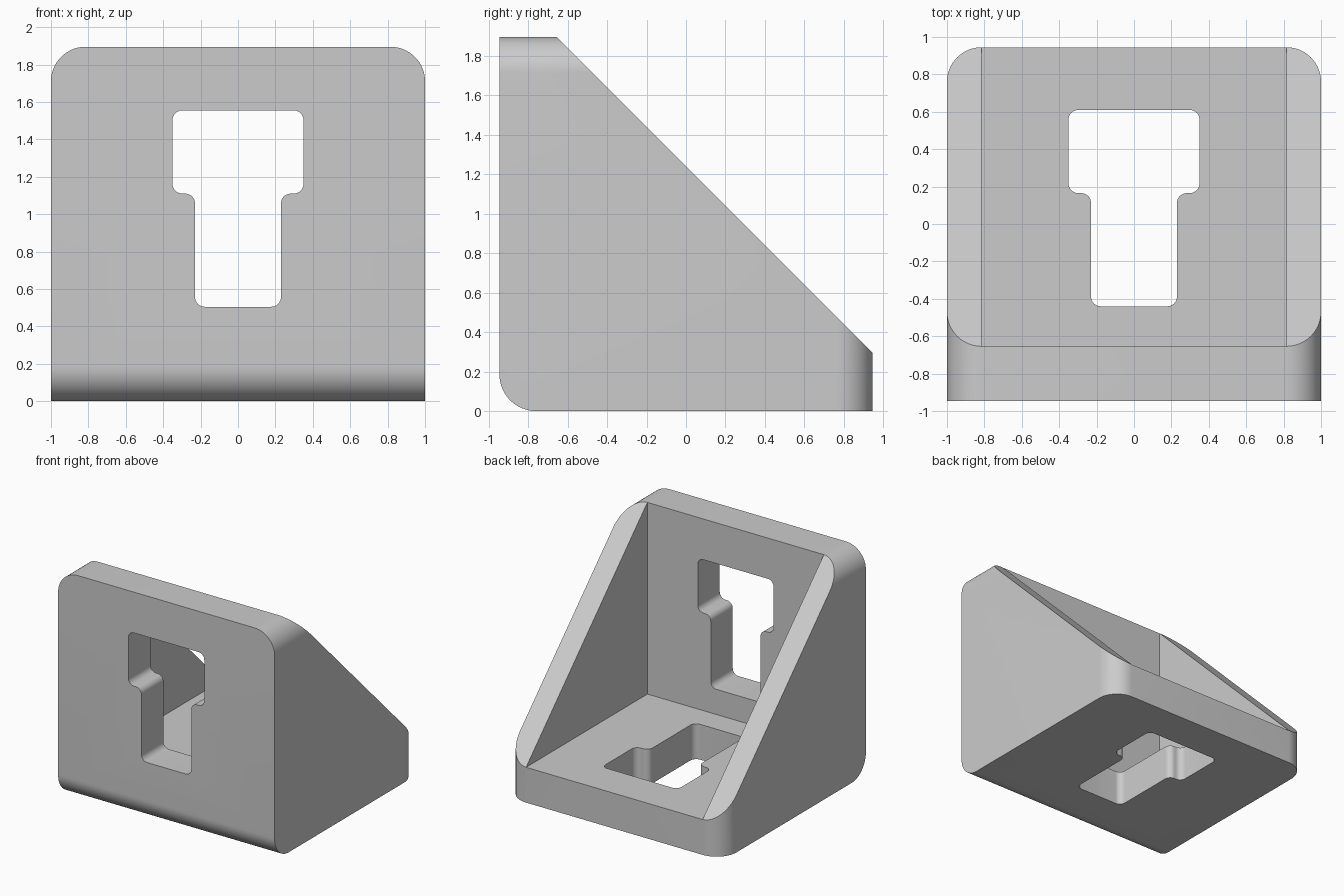
import bpy, bmesh
from mathutils import Vector

cube = bpy.data.objects.get("Cube")
if cube:
    bpy.data.objects.remove(cube, do_unlink=True)

HALF_Y, TOP = 0.945, 1.895      # half depth, full height
WALL, SIDE = 0.29, 0.185        # plate thickness, gusset thickness
ROUND, SLOT_ROUND = 0.185, 0.052

grey = bpy.data.materials.new("plain grey")
grey.use_nodes = True
grey.diffuse_color = (0.6, 0.6, 0.6, 1)
grey.node_tree.nodes["Principled BSDF"].inputs["Base Color"].default_value = grey.diffuse_color


def make_object(name, bm):
    bmesh.ops.recalc_face_normals(bm, faces=bm.faces)
    mesh = bpy.data.meshes.new(name)
    bm.to_mesh(mesh)
    bm.free()
    mesh.materials.append(grey)
    obj = bpy.data.objects.new(name, mesh)
    bpy.context.collection.objects.link(obj)
    return obj


def box(low, high):
    bm = bmesh.new()
    bmesh.ops.create_cube(bm, size=1)
    low, high = Vector(low), Vector(high)
    for v in bm.verts:
        v.co = (low + high) / 2 + v.co * (high - low)
    return bm


def round_edges(bm, edges, radius, segments):
    bmesh.ops.bevel(bm, geom=edges, offset=radius, offset_type='OFFSET',
                    segments=segments, profile=0.5, affect='EDGES')


def slot_cutter(name, place, near, far):
    """Stepped key-shaped prism; place maps (x, along, depth) to a point."""
    right = [(0.23, 0.505), (0.23, 1.11), (0.35, 1.11), (0.35, 1.555)]
    outline = right + [(-x, t) for x, t in reversed(right)]
    bm = bmesh.new()
    rings = [[bm.verts.new(place(x, t, d)) for x, t in outline] for d in (near, far)]
    for ring in rings:
        bm.faces.new(ring)
    long_edges = []
    for i in range(len(outline)):
        j = (i + 1) % len(outline)
        bm.faces.new((rings[0][i], rings[0][j], rings[1][j], rings[1][i]))
        long_edges.append(bm.edges.get((rings[0][i], rings[1][i])))
    bmesh.ops.recalc_face_normals(bm, faces=bm.faces)
    round_edges(bm, long_edges, SLOT_ROUND, 8)
    return make_object(name, bm)


# Block with rounded top, rear and lower front edges
bm = box((-1, -HALF_Y, 0), (1, HALF_Y, TOP))


def is_rounded(edge):
    mid = (edge.verts[0].co + edge.verts[1].co) / 2
    at_side, at_top = abs(mid.x) > 0.9, mid.z > TOP - 0.1
    at_back, at_front = mid.y > HALF_Y - 0.1, mid.y < 0.1 - HALF_Y
    return ((at_side and at_top) or (at_side and at_back)
            or (at_front and mid.z < 0.1))


round_edges(bm, [e for e in bm.edges if is_rounded(e)], ROUND, 16)

# Diagonal cut from the top of the upright plate to the rear of the base
cut = bmesh.ops.bisect_plane(
    bm, geom=bm.verts[:] + bm.edges[:] + bm.faces[:],
    plane_co=(0, WALL - HALF_Y + 0.001, TOP), plane_no=(0, 1, 1), clear_outer=True)
rim = [g for g in cut["geom_cut"] if isinstance(g, bmesh.types.BMEdge)]
bmesh.ops.edgeloop_fill(bm, edges=rim)
bracket = make_object("corner_bracket", bm)

# Pocket between the gussets, and one slot in each plate
cutters = [
    make_object("pocket_cutter", box((SIDE - 1, WALL - HALF_Y, WALL + 0.005), (1 - SIDE, 2, 3))),
    slot_cutter("upright_slot_cutter", lambda x, t, d: (x, d, t), -1.2, -0.5),
    slot_cutter("base_slot_cutter", lambda x, t, d: (x, t - HALF_Y, d), -0.2, 0.45),
]
bpy.ops.object.select_all(action='DESELECT')
bracket.select_set(True)
bpy.context.view_layer.objects.active = bracket
for cutter in cutters:
    mod = bracket.modifiers.new(cutter.name, 'BOOLEAN')
    mod.operation, mod.solver, mod.object = 'DIFFERENCE', 'EXACT', cutter
    bpy.ops.object.modifier_apply(modifier=mod.name)
    bpy.data.objects.remove(cutter, do_unlink=True)

bpy.ops.object.shade_smooth_by_angle(angle=0.5)
